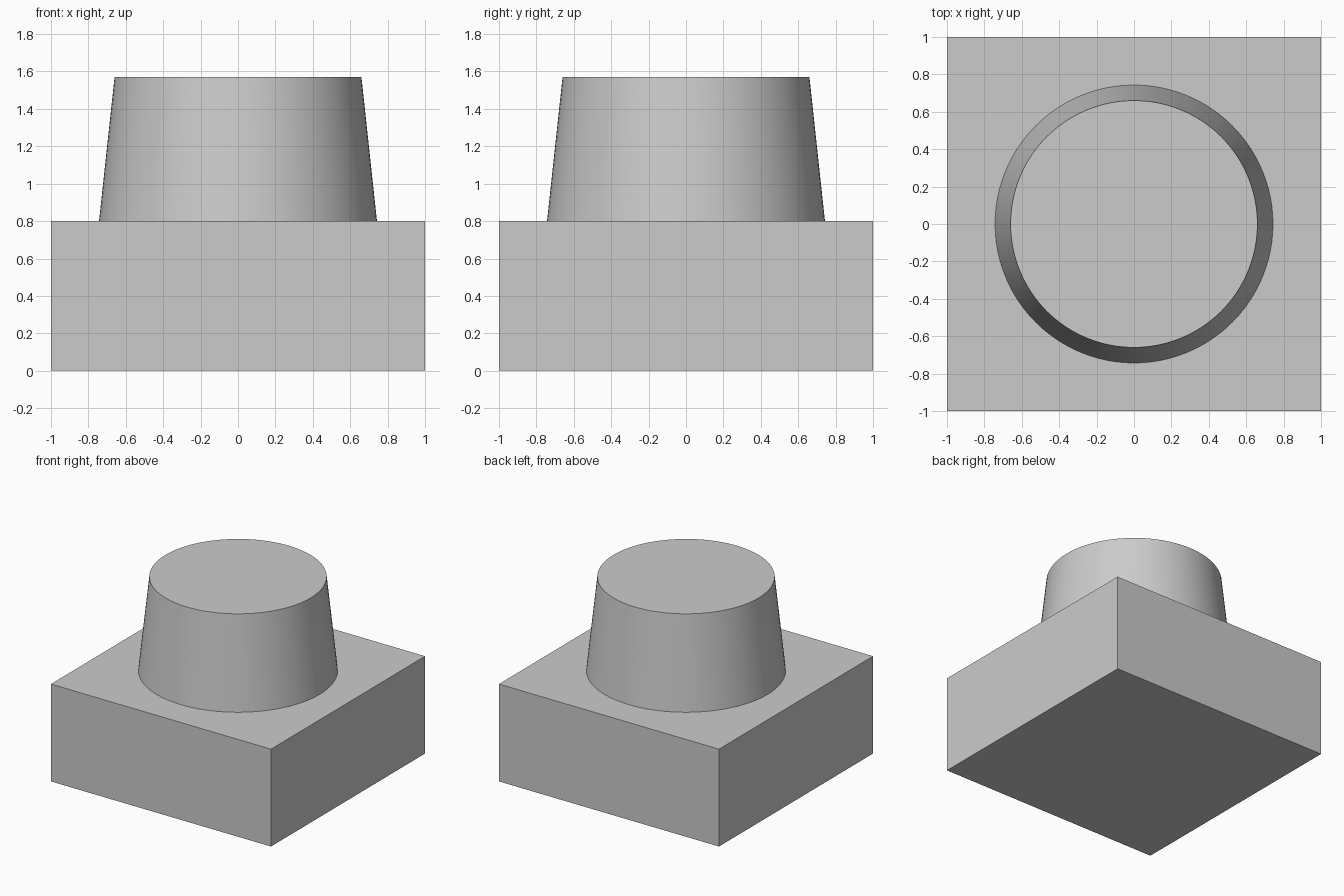
import bpy
import math

BASE_HEIGHT = 0.80
TOTAL_HEIGHT = 1.57

cube = bpy.data.objects.get("Cube")
if cube:
    bpy.data.objects.remove(cube, do_unlink=True)

# Single plain grey
grey = bpy.data.materials.new("light_grey")
grey.use_nodes = True
grey.diffuse_color = (0.6, 0.6, 0.6, 1)
grey.node_tree.nodes["Principled BSDF"].inputs["Base Color"].default_value = grey.diffuse_color

# Square base block
bpy.ops.mesh.primitive_cube_add(size=2, location=(0, 0, BASE_HEIGHT / 2))
base = bpy.context.object
base.name = "square_base"
base.scale.z = BASE_HEIGHT / 2
bpy.ops.object.transform_apply(location=False, rotation=False, scale=True)
base.data.materials.append(grey)

# Tapered round boss standing on the base
boss_height = TOTAL_HEIGHT - BASE_HEIGHT
bpy.ops.mesh.primitive_cone_add(
    vertices=96, radius1=0.743, radius2=0.66, depth=boss_height,
    location=(0, 0, BASE_HEIGHT + boss_height / 2))
boss = bpy.context.object
boss.name = "tapered_boss"
boss.data.materials.append(grey)
bpy.ops.object.shade_smooth_by_angle(angle=math.radians(30))
